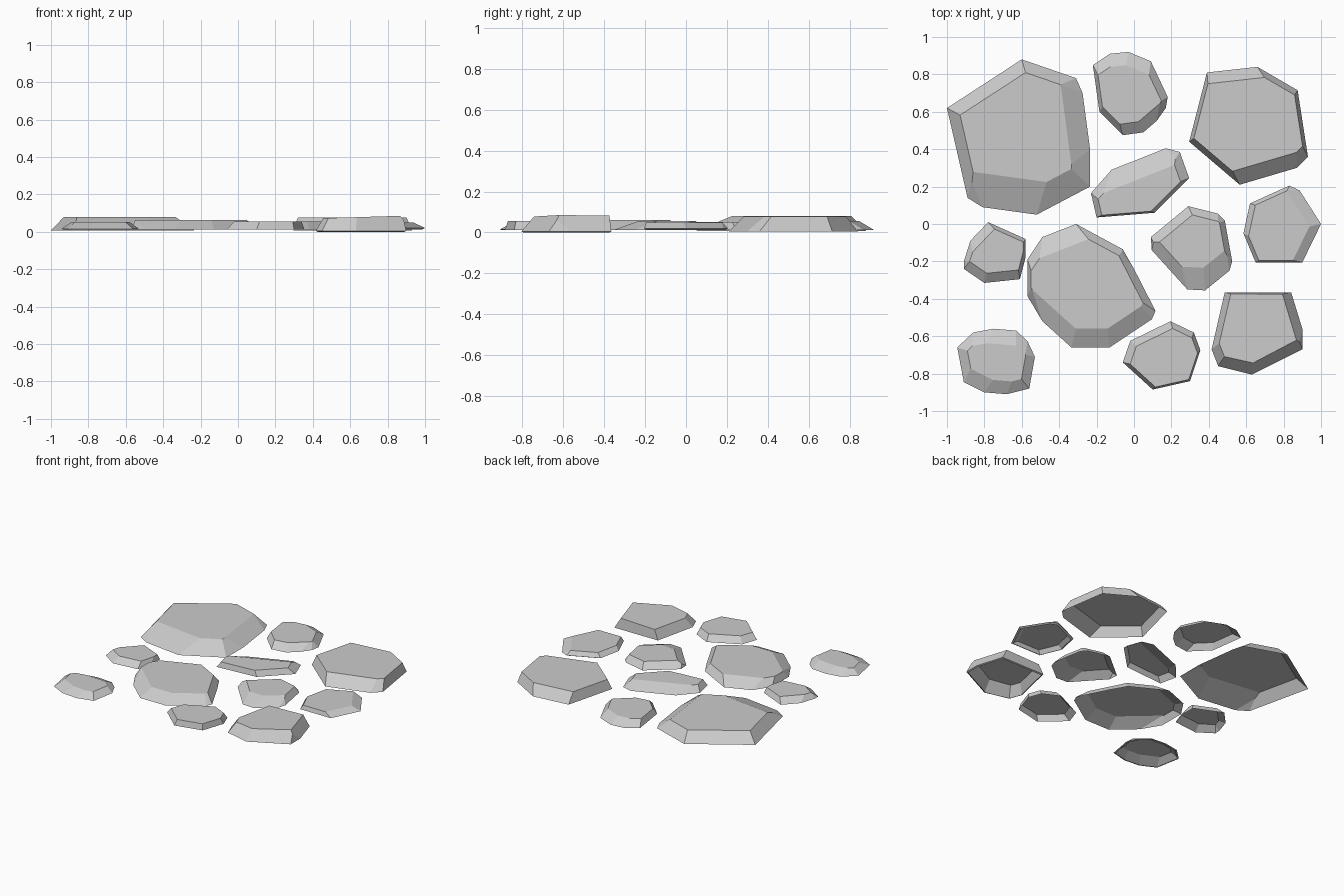
import bpy, bmesh
from mathutils import Vector


def stone(name, floor, rim, height, base, outline, chamfers, tilt=None):
    """Flat open-bottomed stone: clockwise outline at rim height; each edge is
    chamfered inward by its own amount above, and undercut by base below."""
    bm = bmesh.new()
    # plain slab
    face = bm.faces.new([bm.verts.new((x, y, floor)) for x, y in outline])
    ext = bmesh.ops.extrude_face_region(bm, geom=[face])["geom"]
    top = [v for v in ext if isinstance(v, bmesh.types.BMVert)]
    bmesh.ops.translate(bm, verts=top, vec=(0, 0, height - floor))
    bmesh.ops.recalc_face_normals(bm, faces=bm.faces[:])

    def chop(point, normal):
        bmesh.ops.bisect_plane(bm, geom=bm.verts[:] + bm.edges[:] + bm.faces[:],
                               dist=1e-5, plane_co=point, plane_no=normal.normalized(),
                               clear_outer=True)
        rims = [e for e in bm.edges if e.is_boundary]
        if rims:
            bmesh.ops.holes_fill(bm, edges=rims, sides=0)

    # hewn facets above and below the rim
    up, down = height - rim, rim - floor
    for i, inset in enumerate(chamfers):
        a, b = Vector(outline[i]), Vector(outline[(i + 1) % len(outline)])
        d = (b - a).normalized()
        p = a.to_3d() + Vector((0, 0, rim))
        chop(p, Vector((-d.y * up, d.x * up, inset)))
        if base:
            chop(p, Vector((-d.y * down, d.x * down, -base)))
    # sloping top: tilt is a point on it and its slope along x
    if tilt:
        chop(Vector(tilt[0]), Vector((-tilt[1], 0, 1)))
    bmesh.ops.remove_doubles(bm, verts=bm.verts[:], dist=1e-4)
    bmesh.ops.recalc_face_normals(bm, faces=bm.faces[:])
    # open underside
    under = [f for f in bm.faces if all(v.co.z < floor + 1e-4 for v in f.verts)]
    bmesh.ops.delete(bm, geom=under, context='FACES')
    mesh = bpy.data.meshes.new(name)
    bm.to_mesh(mesh)
    bm.free()
    bpy.context.collection.objects.link(bpy.data.objects.new(name, mesh))


# back row
stone("large_stone_back_left", .008, .008, .08, 0,
      [(-1, .62), (-.6, .88), (-.31, .78), (-.275, .7), (-.235, .4), (-.235, .2),
       (-.52, .05), (-.81, .09), (-.89, .14)],
      [.07, .06, .09, .11, .1, .13, .18, .12, .06])
stone("small_stone_back", .012, .012, .055, 0,
      [(-.22, .85), (-.13, .91), (-.03, .92), (.09, .87), (.18, .68), (.17, .62),
       (.12, .55), (.05, .49), (-.06, .475), (-.185, .6)],
      [.06, .07, .07, .04, .03, .04, .06, .06, .03, .02])
stone("large_stone_back_right", .006, .006, .077, 0,
      [(.39, .81), (.66, .84), (.875, .715), (.93, .36), (.87, .3), (.565, .21), (.295, .44)],
      [.06, .03, .02, .06, .08, .03, .02])

# middle stones
stone("long_stone", .012, .012, .052, 0,
      [(-.2, .035), (-.23, .165), (-.12, .29), (.17, .405), (.245, .385), (.295, .245), (.11, .06)],
      [.03, .05, .1, .06, .05, .02, .01])
stone("stone_right", .012, .02, .05, .015,
      [(.62, .11), (.83, .205), (.885, .18), (1, 0), (.9, -.205), (.65, -.205), (.585, -.05)],
      [.02, .03, .06, .05, .01, .02, .03])
stone("stone_centre_right", .012, .012, .055, 0,
      [(.09, -.07), (.29, .095), (.45, .055), (.485, .02), (.525, -.2), (.51, -.25), (.38, -.355),
       (.285, -.35), (.095, -.14)],
      [.05, .04, .03, .03, .05, .1, .12, .06, .02])
stone("large_stone_centre", .012, .012, .062, 0,
      [(-.57, -.19), (-.49, -.07), (-.31, 0), (-.06, -.135), (0, -.24), (.115, -.465),
       (.095, -.51), (-.13, -.66), (-.335, -.66), (-.49, -.52), (-.57, -.385)],
      [.05, .1, .04, .03, .04, .08, .09, .1, .09, .04, .02])
stone("small_stone_left", .012, .012, .05, 0,
      [(-.91, -.2), (-.875, -.09), (-.78, .01), (-.58, -.08), (-.58, -.18), (-.61, -.295),
       (-.8, -.315), (-.91, -.24)],
      [.03, .05, .02, .01, .02, .05, .05, .03])

# front row
stone("small_stone_front_left", .012, .015, .052, .01,
      [(-.945, -.66), (-.86, -.58), (-.75, -.56), (-.63, -.57), (-.57, -.625), (-.53, -.71),
       (-.56, -.88), (-.68, -.91), (-.8, -.9), (-.91, -.845)],
      [.05, .07, .08, .06, .04, .05, .06, .07, .08, .05])
stone("stone_front", .012, .012, .055, 0,
      [(-.06, -.74), (-.02, -.625), (.195, -.52), (.32, -.58), (.355, -.675), (.3, -.84), (.1, -.885)],
      [.04, .04, .03, .02, .01, .01, .02])
stone("stone_front_right", 0, .005, .088, .01,
      [(.485, -.365), (.84, -.365), (.9, -.56), (.9, -.67), (.63, -.805), (.45, -.76), (.415, -.67)],
      [.01, .05, .02, .06, .07, .06, .04], tilt=((.9, -.6, .086), .03))
